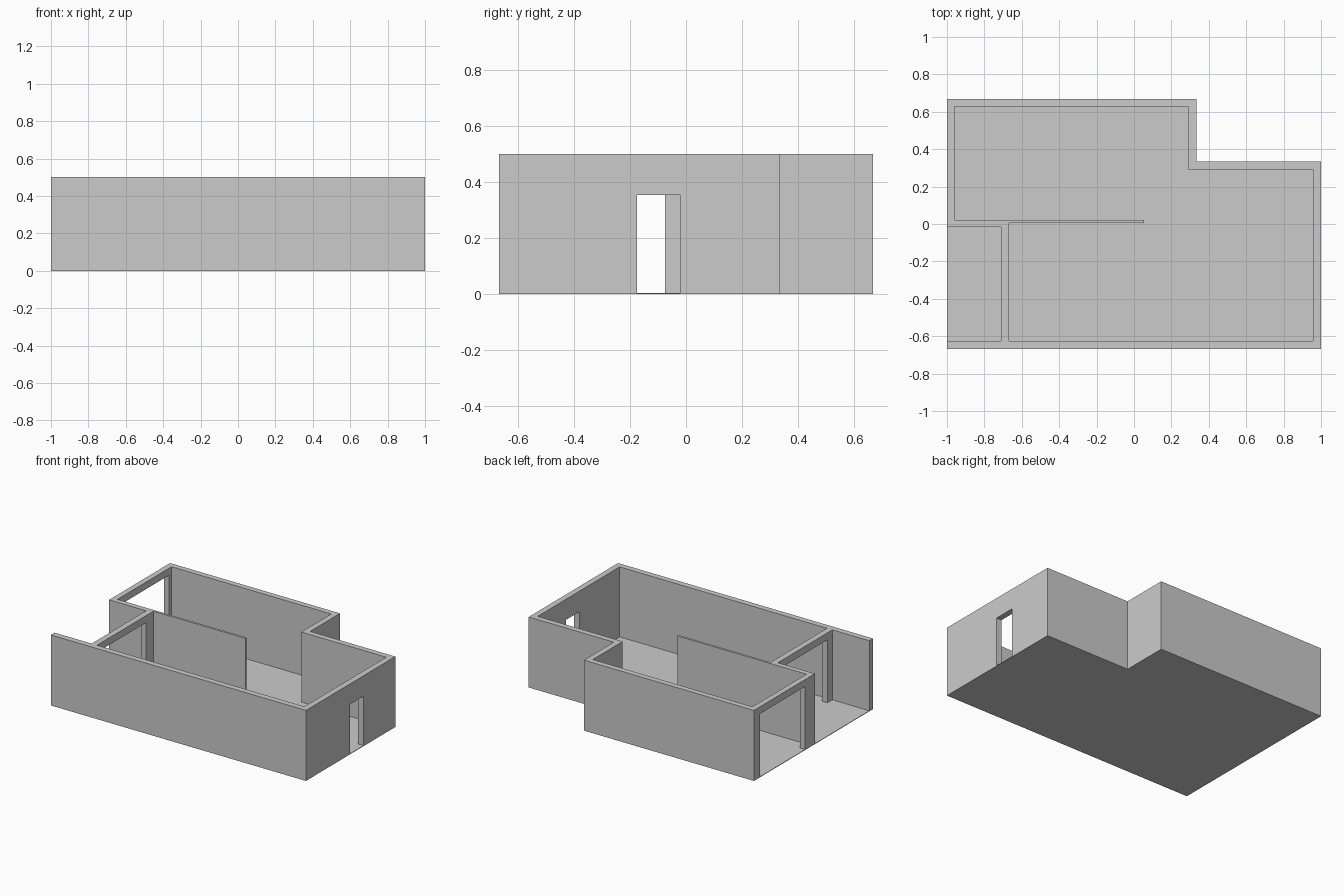
import bpy, bmesh

if "Cube" in bpy.data.objects:
    bpy.data.objects.remove(bpy.data.objects["Cube"])

FLOOR, TOP = 0.004, 0.5
W, D, N = 1.0, 0.667, 0.333   # half width, half depth, notch corner


def extrude_plan(name, loops, z0, z1):
    """Fill one outline (plus holes) in plan and extrude it upward."""
    bm = bmesh.new()
    edges = []
    for loop in loops:
        vs = [bm.verts.new((x, y, z0)) for x, y in loop]
        edges += [bm.edges.new((a, b)) for a, b in zip(vs, vs[1:] + vs[:1])]
    bmesh.ops.triangle_fill(bm, edges=edges, use_beauty=True)
    ext = bmesh.ops.extrude_face_region(bm, geom=bm.faces[:], use_keep_orig=True)
    verts = [g for g in ext["geom"] if isinstance(g, bmesh.types.BMVert)]
    bmesh.ops.translate(bm, verts=verts, vec=(0, 0, z1 - z0))
    bmesh.ops.recalc_face_normals(bm, faces=bm.faces[:])
    mesh = bpy.data.meshes.new(name)
    bm.to_mesh(mesh)
    bm.free()
    obj = bpy.data.objects.new(name, mesh)
    bpy.context.collection.objects.link(obj)
    return obj


def cut_opening(walls, name, x, y0, y1, top):
    """Cut a doorway through a wall that runs along y."""
    plan = [(x - .06, y0), (x + .06, y0), (x + .06, y1), (x - .06, y1)]
    cutter = extrude_plan(name + "_cutter", [plan], -0.1, top)
    cutter.hide_render = True
    cutter.hide_set(True)
    cutter.display_type = 'WIRE'
    mod = walls.modifiers.new(name, 'BOOLEAN')
    mod.operation = 'DIFFERENCE'
    mod.solver = 'EXACT'
    mod.object = cutter


# Floor slab, including the open porch
footprint = [(-W, -D), (W, -D), (W, N), (N, N), (N, D), (-W, D)]
extrude_plan("floor", [footprint], 0, FLOOR)

# Walls: outside line wraps the porch, inside line wraps the thin partition
outside = footprint + [(-W, -.015), (-.71, -.015), (-.71, -.625), (-W, -.625)]
inside = [(-.96, .022), (.053, .022), (.053, .006), (-.668, .006),
          (-.668, -.625), (.958, -.625), (.958, .292), (.292, .292),
          (.292, .627), (-.96, .627)]
walls = extrude_plan("walls", [outside, inside], FLOOR, TOP)

# Doorways
cut_opening(walls, "side_door", 0.98, -.175, -.022, .354)
cut_opening(walls, "back_room_opening", -0.98, .093, .598, .45)
cut_opening(walls, "porch_opening", -0.69, -.57, -.075, .45)
